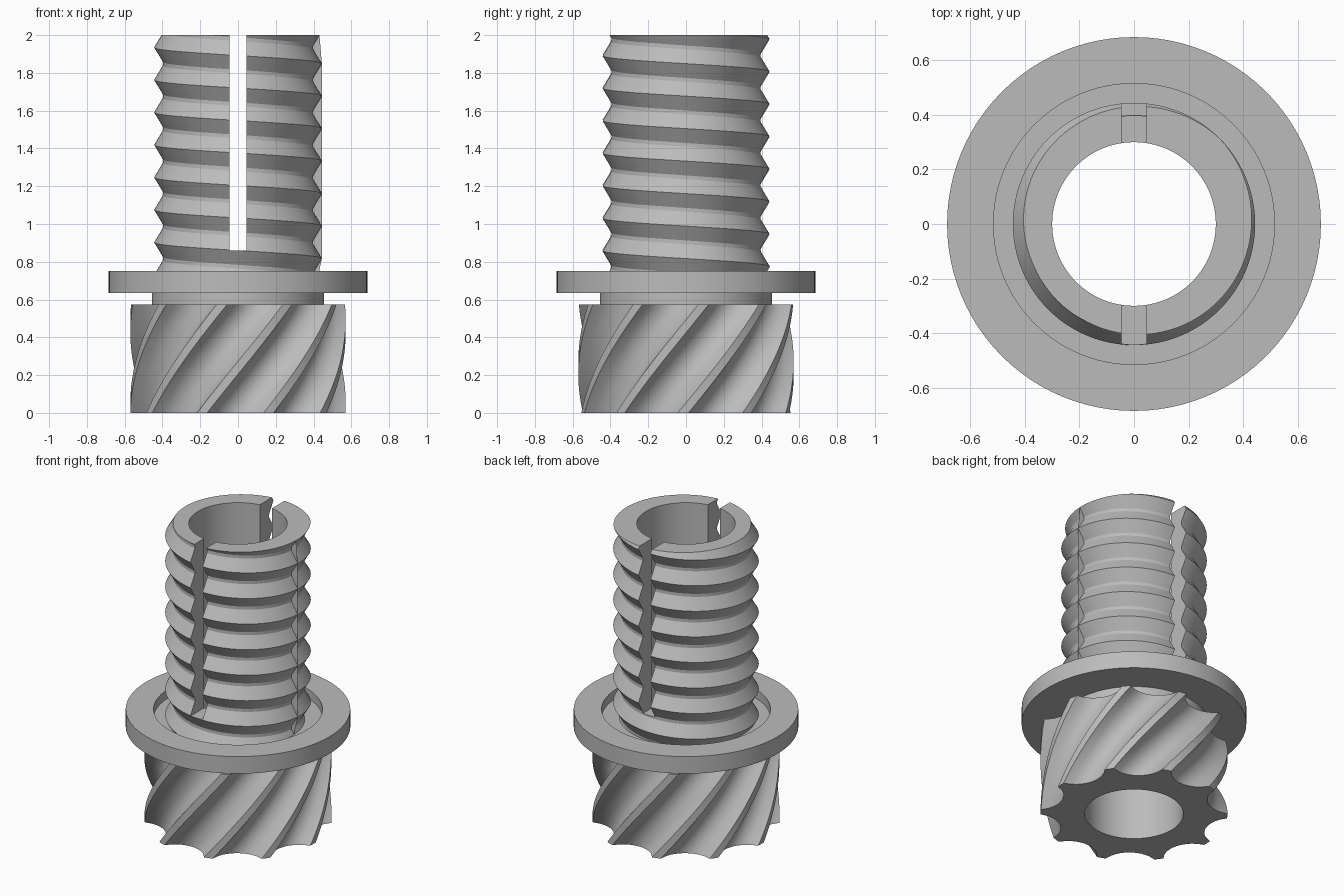
import bpy, bmesh
from math import sin, cos, pi, radians, sqrt

cube = bpy.data.objects.get("Cube")
if cube:
    bpy.data.objects.remove(cube)

steel = bpy.data.materials.new("steel_grey")
steel.use_nodes = True
steel.diffuse_color = (0.5, 0.5, 0.5, 1)
steel.node_tree.nodes["Principled BSDF"].inputs["Base Color"].default_value = (0.5, 0.5, 0.5, 1)

BORE = 0.30
GEAR_TOP, FLOOR, TOP = 0.575, 0.69, 2.0


def ring_solid(name, columns):
    """Join closed (radius, angle, z) sections standing around the axis into a solid."""
    bm = bmesh.new()
    rings = [[bm.verts.new((r * cos(a), r * sin(a), z)) for r, a, z in col] for col in columns]
    n = len(rings[0])
    for i, ring in enumerate(rings):
        nxt = rings[(i + 1) % len(rings)]
        for j in range(n):
            k = (j + 1) % n
            bm.faces.new((ring[j], nxt[j], nxt[k], ring[k]))
    bmesh.ops.remove_doubles(bm, verts=bm.verts, dist=1e-5)
    bmesh.ops.dissolve_degenerate(bm, dist=1e-5, edges=bm.edges)
    bmesh.ops.recalc_face_normals(bm, faces=bm.faces)
    mesh = bpy.data.meshes.new(name)
    bm.to_mesh(mesh)
    bm.free()
    mesh.materials.append(steel)
    obj = bpy.data.objects.new(name, mesh)
    bpy.context.collection.objects.link(obj)
    return obj


def smooth(obj):
    bpy.ops.object.select_all(action='DESELECT')
    obj.select_set(True)
    bpy.context.view_layer.objects.active = obj
    bpy.ops.object.shade_smooth_by_angle(angle=radians(25))


# Helical cutter head: round flutes with narrow lands between them
FLUTES, TIP, TWIST = 10, 0.57, radians(47)
FLUTE_C, FLUTE_R = 0.65, 0.18
half = radians(15.22)
step = 2 * pi / FLUTES
phase = radians(270 + 16.5) + step / 2
STEPS, ROWS = 12, 20
columns = []
for f in range(FLUTES):
    offsets = [half * (2 * i / STEPS - 1) for i in range(STEPS + 1)] + [step / 2]
    for phi in offsets:
        r = TIP
        if abs(phi) < half * 0.999:
            r = FLUTE_C * cos(phi) - sqrt(FLUTE_R ** 2 - (FLUTE_C * sin(phi)) ** 2)
        a = phase + f * step + phi
        outer = [(r, a + TWIST * i / ROWS, GEAR_TOP * i / ROWS) for i in range(ROWS + 1)]
        inner = [(BORE, p[1], p[2]) for p in reversed(outer)]
        columns.append(outer + inner)
smooth(ring_solid("fluted_head", columns))

# Neck and flange with a recess around the shaft
SEGS = 96
profile = [(BORE, GEAR_TOP), (0.455, GEAR_TOP), (0.455, 0.635), (0.685, 0.635),
           (0.685, 0.75), (0.515, 0.75), (0.515, FLOOR), (BORE, FLOOR)]
smooth(ring_solid("flange", [[(r, 2 * pi * s / SEGS, z) for r, z in profile] for s in range(SEGS)]))

# Threaded shaft: left-hand V thread, sharp crest and narrow flat root
PITCH, CREST, ROOT, FLAT = 0.172, 0.444, 0.398, 0.01


def thread_radius(z, crest_z):
    d = abs((z - crest_z + PITCH / 2) % PITCH - PITCH / 2)
    return max(ROOT, CREST - (CREST - ROOT) * d / (PITCH / 2 - FLAT))


columns = []
for s in range(SEGS + 1):
    a = 2 * pi * s / SEGS
    crest_z = 1.892 - PITCH * (a - 1.5 * pi) / (2 * pi)
    outer = []
    for turn in range(-9, 4):
        for dz in (0, PITCH / 2 - FLAT, PITCH / 2 + FLAT):
            z = min(max(crest_z + turn * PITCH + dz, FLOOR), TOP)
            outer.append((thread_radius(z, crest_z), a, z))
    columns.append(outer + [(BORE, a, TOP), (BORE, a, FLOOR)])
shaft = ring_solid("threaded_shaft", columns[:-1] + [columns[-1]])

# Slot cut through both walls of the shaft
bpy.ops.mesh.primitive_cube_add(size=1, location=(0, 0, 0.86 + 0.75))
cutter = bpy.context.object
cutter.name = "slot_cutter"
cutter.scale = (0.09, 1.2, 1.5)
cutter.hide_render = True
bpy.context.view_layer.update()
cut = shaft.modifiers.new("slot", 'BOOLEAN')
cut.operation = 'DIFFERENCE'
cut.solver = 'EXACT'
cut.object = cutter
bpy.ops.object.select_all(action='DESELECT')
shaft.select_set(True)
bpy.context.view_layer.objects.active = shaft
bpy.ops.object.modifier_apply(modifier="slot")
bpy.data.objects.remove(cutter)
smooth(shaft)
